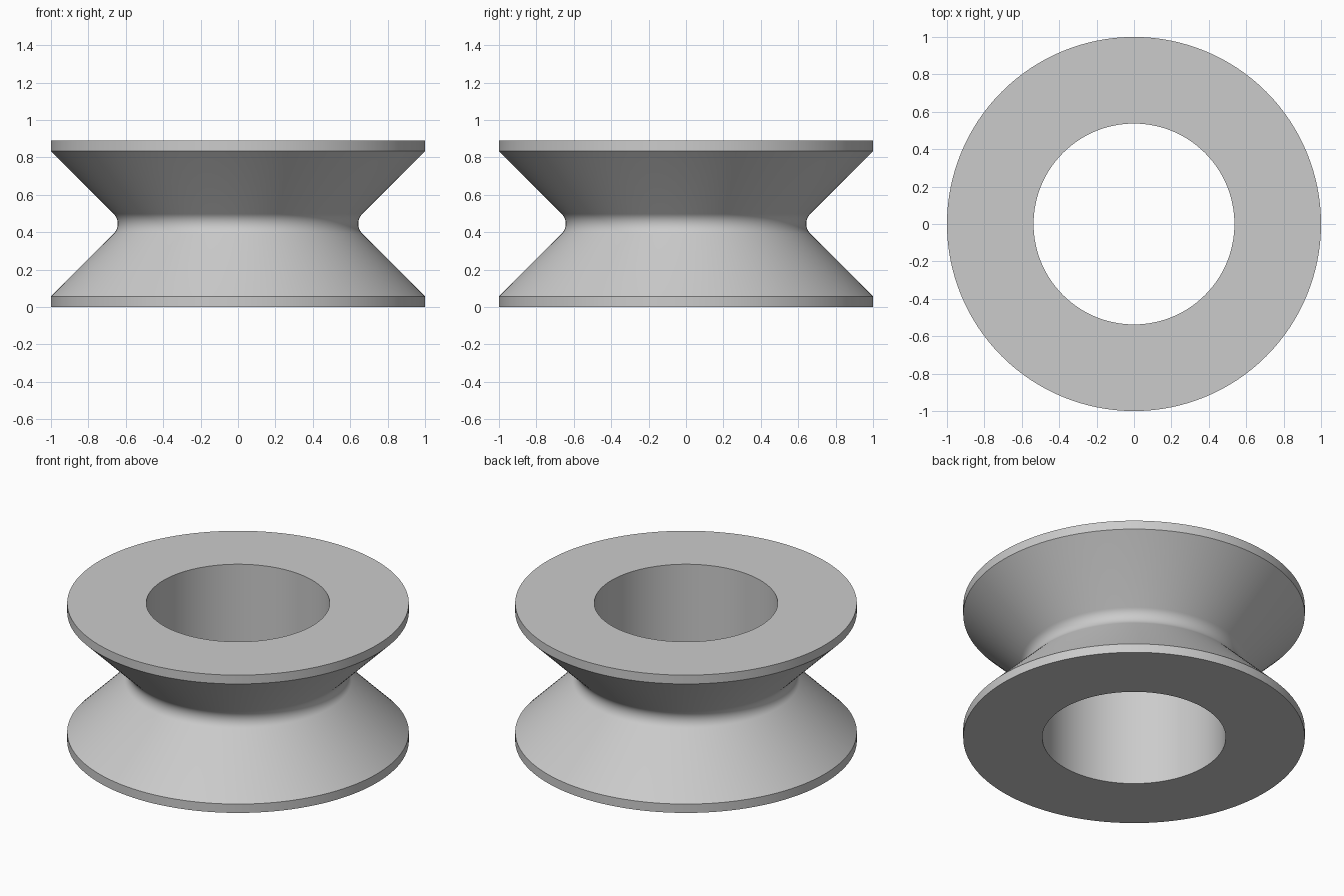
import bpy
import bmesh
from math import cos, sin, pi, radians

SEGMENTS = 128
HEIGHT = 0.89
MID = HEIGHT / 2
RIM_RADIUS, RIM_THICK = 1.0, 0.057
BORE_RADIUS = 0.537
FILLET = 0.075

cube = bpy.data.objects.get("Cube")
if cube:
    bpy.data.objects.remove(cube, do_unlink=True)


def make_material(name, colour):
    mat = bpy.data.materials.new(name)
    mat.use_nodes = True
    mat.diffuse_color = colour
    mat.node_tree.nodes["Principled BSDF"].inputs["Base Color"].default_value = colour
    return mat


def groove_arc(steps=12):
    """Rounded groove bottom, tangent to both 45 degree flanks."""
    apex = RIM_RADIUS - (MID - RIM_THICK)
    centre = apex + FILLET * 2 ** 0.5
    angles = [-pi / 4 + pi / 2 * i / steps for i in range(steps + 1)]
    return [(centre - FILLET * cos(a), MID + FILLET * sin(a)) for a in angles]


def lathe(name, profile, mat):
    """Revolve a closed (radius, height) profile around the z axis."""
    bm = bmesh.new()
    rings = []
    for i in range(SEGMENTS):
        a = 2 * pi * i / SEGMENTS
        rings.append([bm.verts.new((r * cos(a), r * sin(a), z)) for r, z in profile])
    count = len(profile)
    for i in range(SEGMENTS):
        here, there = rings[i], rings[(i + 1) % SEGMENTS]
        for j in range(count):
            k = (j + 1) % count
            bm.faces.new((here[j], there[j], there[k], here[k]))
    bmesh.ops.recalc_face_normals(bm, faces=bm.faces)
    mesh = bpy.data.meshes.new(name)
    bm.to_mesh(mesh)
    bm.free()
    mesh.materials.append(mat)
    obj = bpy.data.objects.new(name, mesh)
    bpy.context.collection.objects.link(obj)
    bpy.ops.object.select_all(action="DESELECT")
    obj.select_set(True)
    bpy.context.view_layer.objects.active = obj
    bpy.ops.object.shade_smooth_by_angle(angle=radians(30))
    return obj


# Grooved wheel: bore, lower rim, rounded V groove, upper rim
profile = [
    (BORE_RADIUS, 0),
    (RIM_RADIUS, 0),
    (RIM_RADIUS, RIM_THICK),
    *groove_arc(),
    (RIM_RADIUS, HEIGHT - RIM_THICK),
    (RIM_RADIUS, HEIGHT),
    (BORE_RADIUS, HEIGHT),
]
lathe("grooved_wheel", profile, make_material("light grey", (0.6, 0.6, 0.6, 1)))
